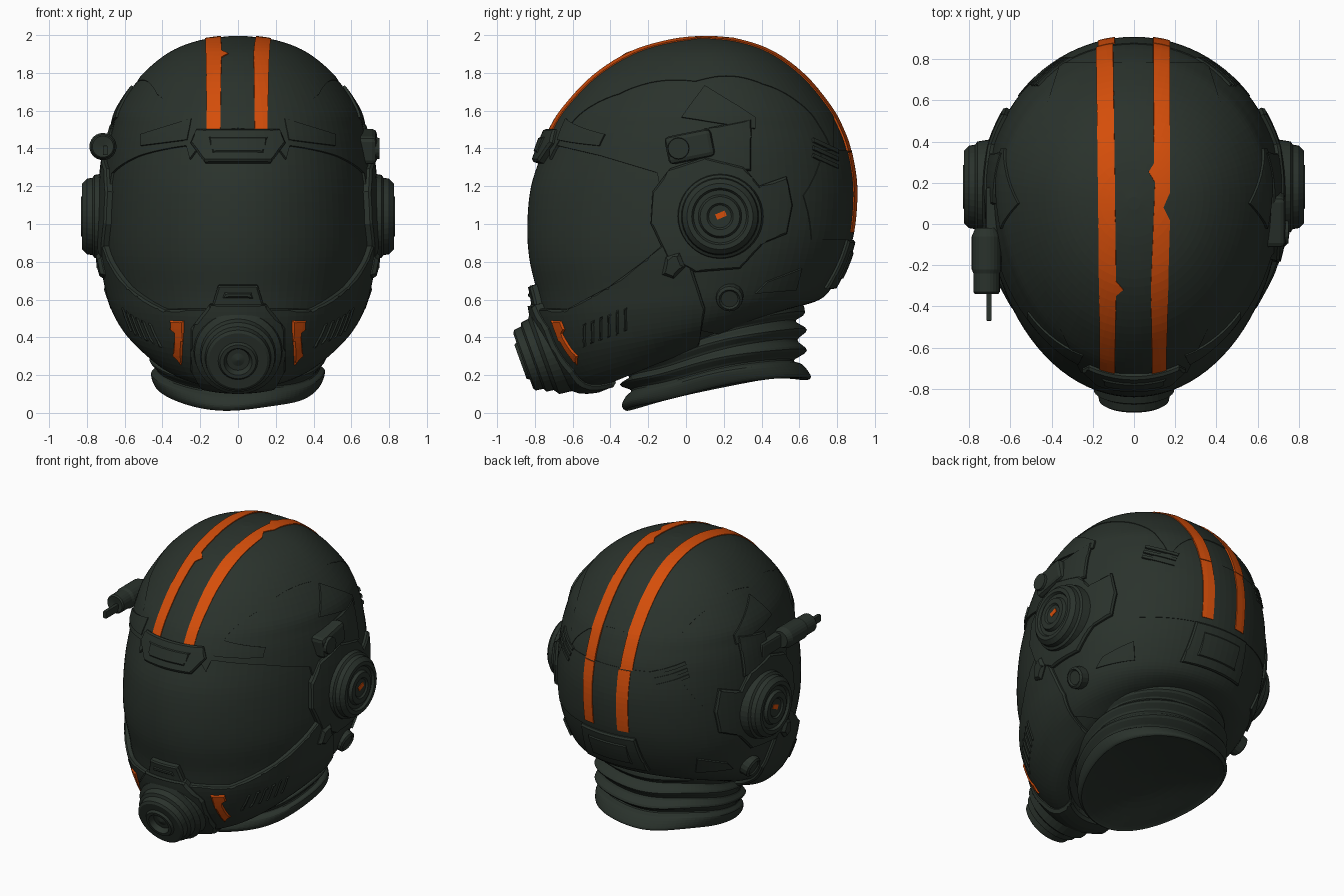
import bpy, bmesh, math
from mathutils import Vector, Matrix

if "Cube" in bpy.data.objects:
    bpy.data.objects.remove(bpy.data.objects["Cube"])

made = []


def material(name, rgb):
    m = bpy.data.materials.new(name)
    m.use_nodes = True
    m.diffuse_color = (*rgb, 1)
    m.node_tree.nodes["Principled BSDF"].inputs["Base Color"].default_value = (*rgb, 1)
    return m


GREEN = material("dark green", (0.023, 0.032, 0.025))
ORANGE = material("orange", (0.66, 0.075, 0.003))


def finish(name, bm, mat=GREEN):
    me = bpy.data.meshes.new(name)
    bm.to_mesh(me)
    bm.free()
    me.materials.append(mat)
    ob = bpy.data.objects.new(name, me)
    bpy.context.collection.objects.link(ob)
    made.append(ob)
    return ob


def smooth_rows(rows, steps):
    """Catmull-Rom curve through the rows."""
    out = []
    for i in range(len(rows) - 1):
        a, b, c, d = (rows[max(0, min(len(rows) - 1, i + k))] for k in (-1, 0, 1, 2))
        for s in range(steps):
            t = s / steps
            out.append([0.5 * (2 * q + (r - p) * t + (2 * p - 5 * q + 4 * r - w) * t * t
                               + (3 * q - p - 3 * r + w) * t ** 3)
                        for p, q, r, w in zip(a, b, c, d)])
    return out + [list(rows[-1])]


def loft(rows, steps, top_cap, seg=96):
    """Egg-shaped rings, each (front y, front z, back y, back z, half width)."""
    bm = bmesh.new()
    rings = []
    for yf, zf, yb, zb, w in smooth_rows(rows, steps):
        yc = yf + 0.57 * (yb - yf)
        ring = []
        for k in range(seg):
            t = math.tau * k / seg
            s = math.sin(t)
            y = yc + s * ((yb - yc) if s > 0 else (yc - yf))
            z = zf + (zb - zf) * (y - yf) / (yb - yf)
            ring.append(bm.verts.new((w * math.cos(t), y, z)))
        rings.append(ring)
    for a, b in zip(rings, rings[1:]):
        for k in range(seg):
            n = (k + 1) % seg
            bm.faces.new((a[k], b[k], b[n], a[n]))
    if top_cap:
        bm.faces.new(rings[0])
    bm.faces.new(rings[-1][::-1])
    return bm


def inside(p, poly):
    hit = False
    for (ax, ay), (bx, by) in zip(poly, poly[1:] + poly[:1]):
        if (ay > p[1]) != (by > p[1]) and p[0] < ax + (p[1] - ay) * (bx - ax) / (by - ay):
            hit = not hit
    return hit


def panel(name, plane, outline, thick, mat=GREEN, keep=lambda c: True):
    """Raised plate: the part of the shell under an outline drawn in a plane (yz, xz or xy)."""
    i, j = ("xyz".index(c) for c in plane)
    bm = bmesh.new()
    bm.from_mesh(shell.data)
    lo = [min(p[k] for p in outline) for k in (0, 1)]
    hi = [max(p[k] for p in outline) for k in (0, 1)]

    def outside(f):
        c = f.calc_center_median()
        if not keep(c) or (len(f.verts) > 4 and c.z < 1):
            return True
        return any(max(v.co[a] for v in f.verts) < lo[k] or min(v.co[a] for v in f.verts) > hi[k]
                   for k, a in enumerate((i, j)))

    bmesh.ops.delete(bm, geom=[f for f in bm.faces if outside(f)], context='FACES')
    for a, b in zip(outline, outline[1:] + outline[:1]):
        co, no = Vector(), Vector()
        co[i], co[j] = a
        no[i], no[j] = b[1] - a[1], a[0] - b[0]
        bmesh.ops.bisect_plane(bm, geom=bm.verts[:] + bm.edges[:] + bm.faces[:],
                               plane_co=co, plane_no=no.normalized())

    def off(f):
        c = f.calc_center_median()
        return not inside((c[i], c[j]), outline)

    bmesh.ops.delete(bm, geom=[f for f in bm.faces if off(f)], context='FACES')
    bmesh.ops.remove_doubles(bm, verts=bm.verts[:], dist=0.001)
    bm.normal_update()
    chamfer = 0.3 * thick if thick >= 0.03 else 0
    push = {tuple(v.co): v.normal.copy() for v in bm.verts}
    res = bmesh.ops.extrude_face_region(bm, geom=bm.faces[:])
    for v in (g for g in res["geom"] if isinstance(g, bmesh.types.BMVert)):
        v.co += push[tuple(v.co)] * (thick - chamfer)
    bm.normal_update()
    if chamfer:
        top = [g for g in res["geom"] if isinstance(g, bmesh.types.BMFace)]
        bmesh.ops.inset_region(bm, faces=top, thickness=chamfer, depth=chamfer,
                               use_boundary=True, use_even_offset=False)
    return finish(name, bm, mat)


def lathe(name, profile, origin, axis, mat=GREEN, seg=40):
    """Turned part; profile is (distance along axis, radius)."""
    bm = bmesh.new()
    vs = [bm.verts.new((r, 0, d)) for d, r in profile]
    es = [bm.edges.new(p) for p in zip(vs, vs[1:])]
    bmesh.ops.spin(bm, geom=vs + es, cent=(0, 0, 0), axis=(0, 0, 1), angle=math.tau, steps=seg)
    bmesh.ops.remove_doubles(bm, verts=bm.verts[:], dist=0.0005)
    bmesh.ops.recalc_face_normals(bm, faces=bm.faces[:])
    rot = Vector(axis).to_track_quat('Z', 'Y').to_matrix().to_4x4()
    bm.transform(Matrix.Translation(origin) @ rot)
    return finish(name, bm, mat)


def box(name, centre, size, tilt=0, bevel=0.015, mat=GREEN):
    bm = bmesh.new()
    bmesh.ops.create_cube(bm, size=1, matrix=Matrix.Diagonal((*size, 1)))
    if bevel:
        bmesh.ops.bevel(bm, geom=bm.edges[:], offset=bevel, segments=2, affect='EDGES', profile=0.5)
    bm.transform(Matrix.Translation(centre) @ Matrix.Rotation(tilt, 4, 'X'))
    return finish(name, bm, mat)


def mirrored(points):
    """Close a right-half outline across the first axis."""
    return points + [(-x, y) for x, y in reversed(points)]


# Helmet body with the visor surface
shell = finish("helmet_body", loft([
    (0.07, 1.98, 0.13, 1.98, 0.03), (-0.1, 1.957, 0.3, 1.957, 0.2), (-0.3, 1.893, 0.47, 1.893, 0.36),
    (-0.49, 1.77, 0.63, 1.77, 0.505), (-0.64, 1.61, 0.76, 1.61, 0.62), (-0.71, 1.5, 0.82, 1.5, 0.655),
    (-0.76, 1.38, 0.862, 1.38, 0.68), (-0.82, 1.2, 0.89, 1.2, 0.7), (-0.84, 1.0, 0.88, 1.0, 0.71),
    (-0.83, 0.82, 0.845, 0.85, 0.705), (-0.79, 0.64, 0.79, 0.72, 0.675), (-0.76, 0.48, 0.73, 0.63, 0.64),
    (-0.69, 0.3, 0.65, 0.59, 0.575), (-0.58, 0.17, 0.55, 0.57, 0.47), (-0.45, 0.17, 0.5, 0.56, 0.4)], 5, True))

# Folded neck seal, arched along its sides and closed by a shallow dome underneath
neck = loft([
    (-0.33, 0.32, 0.6, 0.62, 0.43), (-0.33, 0.28, 0.63, 0.53, 0.45), (-0.30, 0.25, 0.58, 0.48, 0.43),
    (-0.34, 0.22, 0.64, 0.44, 0.47), (-0.30, 0.18, 0.59, 0.38, 0.44), (-0.35, 0.15, 0.64, 0.33, 0.47),
    (-0.29, 0.11, 0.57, 0.27, 0.43), (-0.32, 0.08, 0.62, 0.25, 0.46), (-0.34, 0.04, 0.66, 0.2, 0.45),
    (-0.32, 0.01, 0.65, 0.18, 0.43), (-0.29, 0.02, 0.62, 0.185, 0.4), (-0.1, 0.07, 0.4, 0.16, 0.2),
    (0.08, 0.11, 0.18, 0.13, 0.04)], 4, False)
for v in neck.verts:
    v.co.z += 0.04 * max(0, 1 - ((v.co.y - 0.16) / 0.5) ** 2) + 0.008 * math.sin(9 * v.co.x + 6 * v.co.y + 2)
finish("neck_seal", neck)

# Outer shell, crown and rear plates
panel("outer_shell", "yz", [(-0.95, 1.44), (-0.75, 1.43), (-0.45, 1.36), (-0.15, 1.27), (-0.11, 1.05),
      (-0.06, 0.9), (0, 0.75), (0.05, 0.45), (0.3, 0.4), (1, 0.5), (1, 2.1), (-0.95, 2.1)], 0.012)
panel("crown_plate", "xy", mirrored([(0.25, -0.71), (0.42, -0.35), (0.52, 0.05), (0.47, 0.4), (0.35, 0.77)]),
      0.016, keep=lambda c: c.z > 1.3)
panel("rear_plate", "xz", mirrored([(0.5, 0.92), (0.55, 1.15), (0.42, 1.385)]), 0.017, keep=lambda c: c.y > 0.2)
panel("rear_latch", "xz", mirrored([(0.23, 0.67), (0.2, 0.92)]), 0.035, keep=lambda c: c.y > 0.2)
panel("rear_latch_cover", "xz", mirrored([(0.15, 0.72), (0.14, 0.87)]), 0.042, keep=lambda c: c.y > 0.2)
for i in range(3):
    z = 1.45 - 0.04 * i
    panel("rear_vent", "yz", [(0.66, z), (0.79, z - 0.06), (0.79, z - 0.08), (0.66, z - 0.02)], 0.024)
panel("side_wedge", "yz", [(-0.02, 1.56), (0.1, 1.72), (0.36, 1.56), (0.36, 1.5)], 0.025)
panel("lower_vent", "yz", [(0.36, 0.64), (0.57, 0.66), (0.6, 0.77), (0.42, 0.7)], 0.025)

# Brow
front = lambda c: c.y < 0
panel("brow_mount", "xz", mirrored([(0.17, 1.32), (0.24, 1.42), (0.21, 1.49)]), 0.04, keep=front)
panel("brow_pad", "xz", mirrored([(0.13, 1.36), (0.15, 1.45)]), 0.047, keep=front)
for s in (1, -1):
    panel("brow_flap", "xz", [(0.24 * s, 1.55), (0.26 * s, 1.44), (0.5 * s, 1.41), (0.5 * s, 1.47)],
          0.022, keep=front)

# Jaw guard with cheek grilles
panel("jaw_guard", "yz", [(-0.95, 0.56), (-0.62, 0.55), (-0.4, 0.67), (-0.2, 0.82), (-0.05, 0.95),
      (0.03, 0.78), (0.1, 0.56), (0.06, 0.38), (-0.25, 0.1), (-0.95, 0.05)], 0.035)
for i in range(6):
    y = -0.53 + 0.042 * i
    z = 0.36 + 0.016 * i
    panel("cheek_grille", "yz", [(y, z), (y + 0.022, z + 0.008), (y + 0.022, z + 0.13), (y, z + 0.12)], 0.043)
panel("jaw_clip", "yz", [(-0.12, 0.74), (-0.06, 0.72), (0, 0.78), (-0.03, 0.85), (-0.1, 0.83)], 0.06)

# Breathing mask
panel("mask_housing", "xz", mirrored([(0.15, 0.12), (0.23, 0.25), (0.23, 0.46), (0.14, 0.58)]), 0.06, keep=front)
panel("mask_tab", "xz", mirrored([(0.14, 0.54), (0.1, 0.68)]), 0.04, keep=front)
panel("mask_tab_pad", "xz", mirrored([(0.08, 0.61), (0.07, 0.65)]), 0.048, keep=front)
lathe("mask_filter", [(-0.25, 0.245), (-0.12, 0.23), (-0.1, 0.2), (-0.06, 0.195), (-0.05, 0.175), (-0.01, 0.17),
      (0, 0.155), (0, 0.105), (0.015, 0.095), (0.015, 0.075), (-0.02, 0.06), (-0.02, 0.035), (-0.01, 0)],
      (0, -0.862, 0.275), (0, -0.94, -0.34))

# Ear cups on both sides
panel("ear_base", "yz", [(-0.18, 1.0), (-0.17, 1.17), (-0.08, 1.29), (0.1, 1.35), (0.3, 1.3), (0.38, 1.2),
      (0.52, 1.25), (0.55, 1.1), (0.52, 0.95), (0.4, 0.9), (0.28, 0.77), (0.05, 0.75), (-0.1, 0.83)], 0.04)
for s in (1, -1):
    lathe("ear_cup", [(0, 0.23), (0.06, 0.22), (0.07, 0.205), (0.1, 0.2), (0.125, 0.175), (0.125, 0.15),
          (0.11, 0.14), (0.11, 0.115), (0.13, 0.105), (0.13, 0.07), (0.12, 0.06), (0.12, 0)],
          (0.7 * s, 0.18, 1.04), (s, 0, 0))
    box("ear_mark", (0.821 * s, 0.185, 1.047), (0.006, 0.055, 0.03), 0.4, 0, ORANGE)
    lathe("side_button", [(0, 0.075), (0.05, 0.07), (0.06, 0.055), (0.05, 0.045), (0.05, 0)],
          (0.635 * s, 0.23, 0.62), (s, 0, -0.35), seg=16)
panel("upper_mount", "yz", [(0.08, 1.28), (0.1, 1.5), (0.34, 1.55), (0.34, 1.28)], 0.03)

# Module on the left, lamp on the right
box("left_module", (0.68, 0.02, 1.41), (0.11, 0.25, 0.15), 0.2, 0.025)
lathe("left_module_cap", [(0, 0.06), (0.03, 0.055), (0.03, 0)], (0.72, -0.04, 1.4), (1, 0, 0), seg=16)
lathe("lamp", [(0, 0), (0, 0.055), (0.04, 0.072), (0.2, 0.072), (0.22, 0.064), (0.31, 0.064), (0.32, 0.056),
      (0.31, 0)], (-0.715, -0.02, 1.41), (0, -1, 0), seg=24)
box("lamp_bracket", (-0.69, 0.06, 1.4), (0.06, 0.24, 0.1))
box("lamp_pin", (-0.703, -0.4, 1.39), (0.025, 0.14, 0.05), 0, 0.004)

# Worn orange stripes
high = lambda c: c.z > 1.38
panel("stripe_right", "xy", [(-0.16, -0.72), (-0.09, -0.72), (-0.085, -0.34), (-0.05, -0.31), (-0.085, -0.27),
      (-0.1, 0.92), (-0.18, 0.92)], 0.022, ORANGE, high)
panel("stripe_left", "xy", [(0.085, -0.72), (0.15, -0.72), (0.17, 0.02), (0.14, 0.08), (0.17, 0.15), (0.17, 0.92),
      (0.09, 0.92), (0.095, 0.29), (0.07, 0.25), (0.1, 0.2), (0.08, -0.3)], 0.022, ORANGE, high)
for s in (1, -1):
    panel("rear_stripe", "xz", [(0.09 * s, 0.96), (0.165 * s, 0.96), (0.17 * s, 1.375), (0.09 * s, 1.375)],
          0.023, ORANGE, lambda c: c.y > 0.2)
    panel("jaw_mark", "xz", [(s * x, z) for x, z in ((0.34, 0.5), (0.265, 0.5), (0.265, 0.45), (0.275, 0.27),
          (0.325, 0.32), (0.315, 0.43), (0.34, 0.45))], 0.044, ORANGE, front)

# Shading
for ob in bpy.context.view_layer.objects:
    ob.select_set(ob in made)
bpy.context.view_layer.objects.active = shell
bpy.ops.object.shade_smooth_by_angle(angle=math.radians(35))
